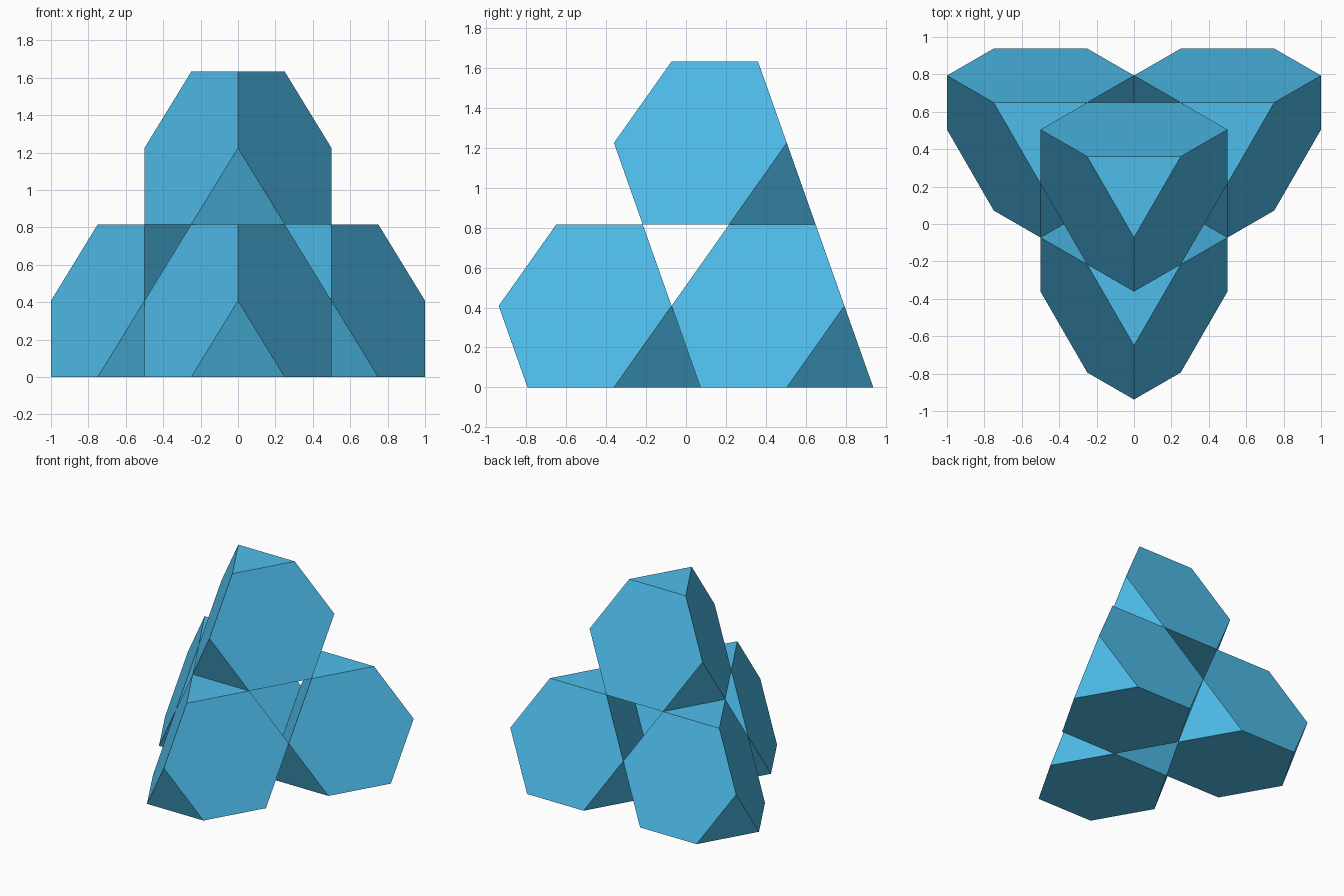
import bpy, bmesh, math
from mathutils import Vector, Matrix

if "Cube" in bpy.data.objects:
    bpy.data.objects.remove(bpy.data.objects["Cube"])

EDGE = 0.5                                   # edge of every truncated tetrahedron
H = 3 * EDGE * math.sqrt(2 / 3)              # height of the uncut tetrahedron
R = 3 * EDGE / math.sqrt(3)                  # base circumradius of the uncut tetrahedron
LAYER = H * 2 / 3                            # height after the top is cut off

blue = bpy.data.materials.new("blue")
blue.diffuse_color = (0.078, 0.515, 0.838, 1)
blue.use_nodes = True
blue.node_tree.nodes["Principled BSDF"].inputs["Base Color"].default_value = blue.diffuse_color

# Shared block: a three-sided frustum with its three base corners sliced off
bm = bmesh.new()
bmesh.ops.create_cone(bm, cap_ends=True, segments=3, radius1=R, radius2=R / 3, depth=LAYER,
                      matrix=Matrix.Translation((0, 0, LAYER / 2)))
for i in range(3):
    a = math.radians(-90 + 120 * i)
    corner = Vector((R * math.cos(a), R * math.sin(a), 0))
    if i == 0:
        # turn the block so that one corner points to the front
        base = min((v.co for v in bm.verts if v.co.z < 0.01), key=lambda c: c.y)
        turn = a - math.atan2(base.y, base.x)
        bmesh.ops.rotate(bm, verts=bm.verts, matrix=Matrix.Rotation(turn, 3, 'Z'))
    normal = corner - Vector((0, 0, H / 4))
    on_plane = corner * (2 / 3) + Vector((0, 0, H / 3))
    cut = bmesh.ops.bisect_plane(bm, geom=bm.verts[:] + bm.edges[:] + bm.faces[:],
                                 plane_co=on_plane, plane_no=normal, clear_outer=True)
    rim = [e for e in cut["geom_cut"] if isinstance(e, bmesh.types.BMEdge)]
    bmesh.ops.contextual_create(bm, geom=rim)
bmesh.ops.recalc_face_normals(bm, faces=bm.faces)
mesh = bpy.data.meshes.new("truncated_tetrahedron")
bm.to_mesh(mesh)
bm.free()
mesh.materials.append(blue)

# Four blocks stacked as a larger tetrahedron
step = 2 * EDGE
front_y = -0.361
back_y = front_y + step * math.sqrt(3) / 2
places = {
    "front_block": (0, front_y, 0),
    "back_left_block": (-step / 2, back_y, 0),
    "back_right_block": (step / 2, back_y, 0),
    "top_block": (0, (front_y + 2 * back_y) / 3, LAYER),
}
for name, loc in places.items():
    block = bpy.data.objects.new(name, mesh)
    block.location = loc
    bpy.context.collection.objects.link(block)
